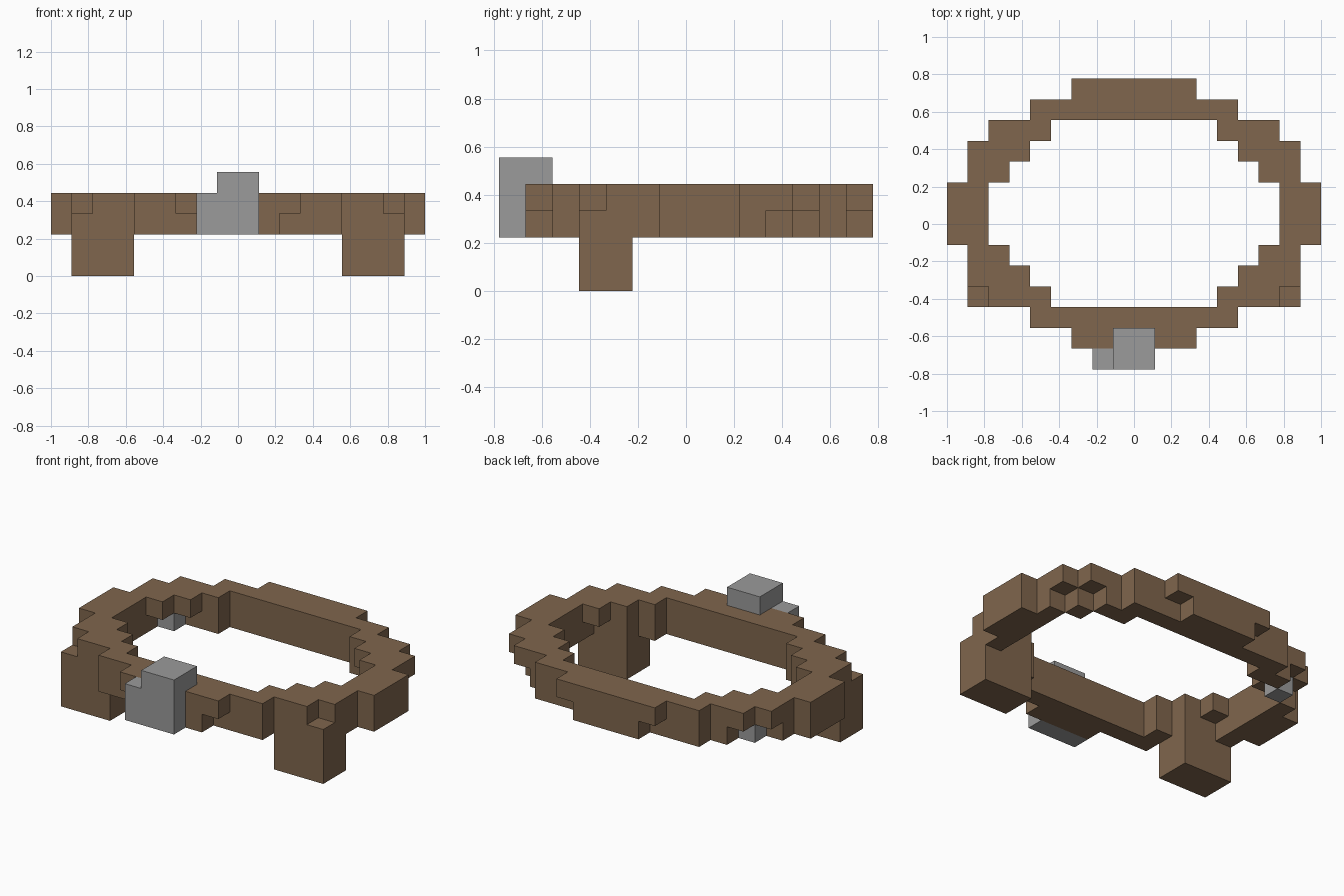
import bpy, bmesh, math

U = 1 / 9  # edge length of one block

cube = bpy.data.objects.get("Cube")
if cube:
    bpy.data.objects.remove(cube, do_unlink=True)


def make_material(name, color):
    mat = bpy.data.materials.new(name)
    mat.use_nodes = True
    mat.diffuse_color = (*color, 1)
    bsdf = next(n for n in mat.node_tree.nodes if n.type == 'BSDF_PRINCIPLED')
    bsdf.inputs["Base Color"].default_value = (*color, 1)
    return mat


leather = make_material("brown leather", (0.214, 0.133, 0.074))
metal = make_material("grey metal", (0.325, 0.325, 0.325))


def box(x0, x1, y0, y1, z0, z1):
    return {(x, y, z) for x in range(x0, x1)
            for y in range(y0, y1) for z in range(z0, z1)}


def mirrored(cells):
    return cells | {(-1 - x, y, z) for x, y, z in cells}


def build(name, cells, mat):
    """Skin a set of blocks with outer faces only, merged into flat panels."""
    bm = bmesh.new()
    for c in cells:
        for axis in range(3):
            for side in (0, 1):
                n = list(c)
                n[axis] += 2 * side - 1
                if tuple(n) in cells:
                    continue
                loop = []
                for a, b in ((0, 0), (1, 0), (1, 1), (0, 1)):
                    p = list(c)
                    p[axis] += side
                    p[(axis + 1) % 3] += a
                    p[(axis + 2) % 3] += b
                    loop.append(bm.verts.new([v * U for v in p]))
                bm.faces.new(loop if side else loop[::-1])
    bmesh.ops.remove_doubles(bm, verts=bm.verts, dist=U / 100)
    bmesh.ops.dissolve_limit(bm, angle_limit=math.radians(1),
                             verts=bm.verts, edges=bm.edges)
    mesh = bpy.data.meshes.new(name)
    bm.to_mesh(mesh)
    bm.free()
    mesh.materials.append(mat)
    obj = bpy.data.objects.new(name, mesh)
    bpy.context.collection.objects.link(obj)


# Belt rows: (y start, y end, inner x, outer x), mirrored across x
upper_rows = [(6, 7, 0, 3), (5, 6, 0, 5), (4, 5, 4, 7), (3, 4, 5, 8),
              (2, 3, 6, 8), (-1, 2, 7, 9), (-2, -1, 6, 8), (-3, -2, 5, 8),
              (-4, -3, 4, 7), (-5, -4, 0, 5), (-6, -5, 0, 3)]
lower_rows = [(6, 7, 0, 2), (5, 6, 0, 5), (4, 5, 4, 6), (3, 4, 6, 7),
              (2, 3, 7, 8), (-1, 2, 7, 9), (-2, -1, 7, 8),
              (-4, -3, 4, 5), (-5, -4, 0, 5), (-6, -5, 0, 2)]

band = set()
for z, rows in ((3, upper_rows), (2, lower_rows)):
    for y0, y1, x0, x1 in rows:
        band |= box(x0, x1, y0, y1, z, z + 1)

# Metal stud replaces one block of the right rear lower row
stud = box(-7, -6, 3, 4, 2, 3)
build("belt_band", mirrored(band) - stud, leather)
build("rear_stud", stud, metal)

# Hanging pouches
build("left_pouch", box(5, 8, -4, -2, 0, 3), leather)
build("right_pouch", box(-8, -5, -4, -2, 0, 3), leather)

# Buckle: front plate, side tab and a lip over the belt
build("buckle", box(-1, 1, -7, -6, 2, 5) | box(-2, -1, -7, -6, 2, 4)
      | box(-1, 1, -6, -5, 4, 5), metal)
